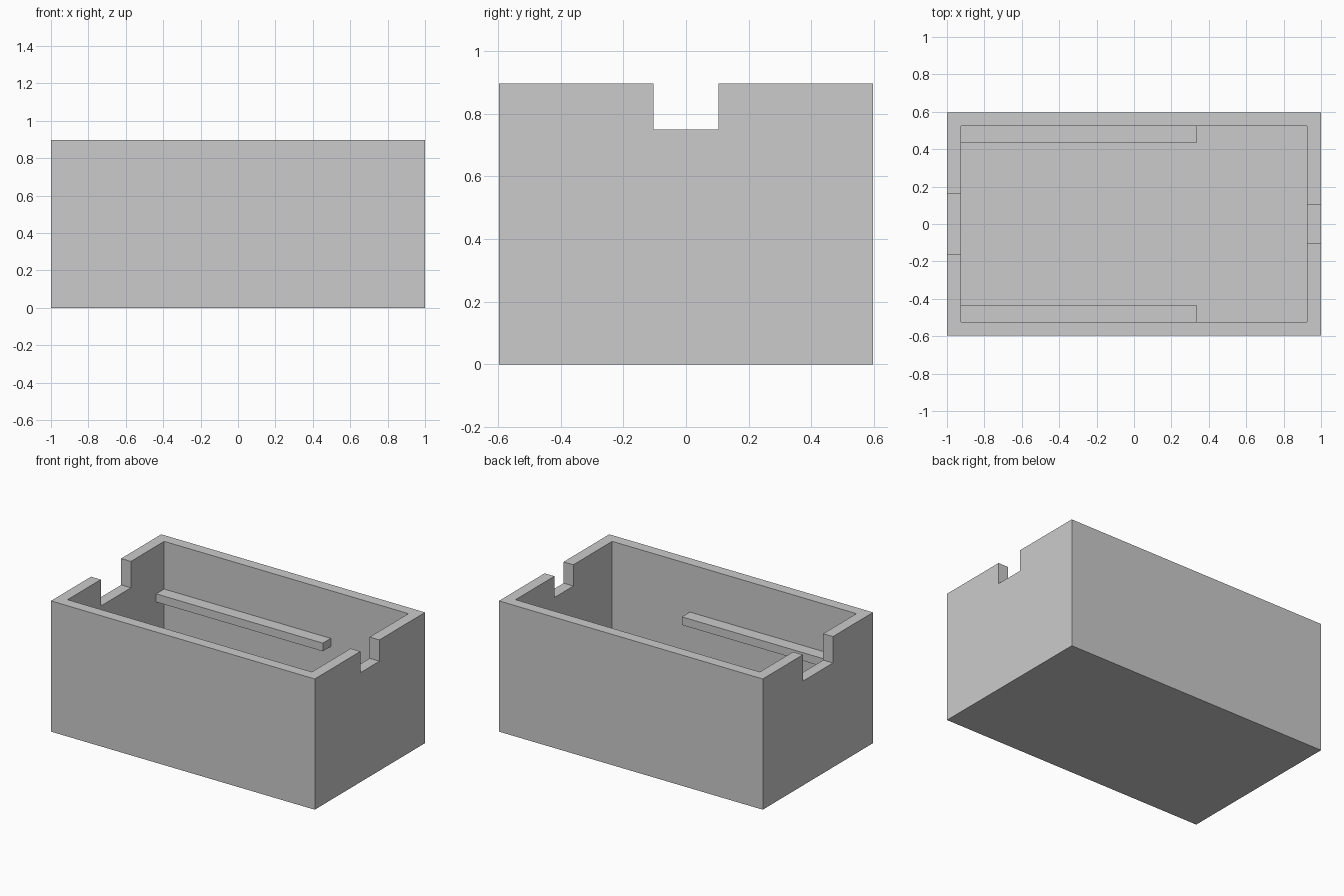
import bpy
import bmesh
from mathutils import Vector

cube = bpy.data.objects.get("Cube")
if cube:
    bpy.data.objects.remove(cube, do_unlink=True)

# Overall sizes
HALF_X, HALF_Y, HEIGHT = 1.0, 0.597, 0.896
WALL = 0.074
INNER_X, INNER_Y = HALF_X - WALL, HALF_Y - WALL

grey = bpy.data.materials.new("plain grey")
grey.use_nodes = True
colour = (0.6, 0.6, 0.6, 1)
grey.diffuse_color = colour
grey.node_tree.nodes["Principled BSDF"].inputs["Base Color"].default_value = colour


def box(name, low, high):
    """Box between two opposite corners."""
    low, high = Vector(low), Vector(high)
    bm = bmesh.new()
    bmesh.ops.create_cube(bm, size=1)
    for v in bm.verts:
        v.co = (low + high) / 2 + v.co * (high - low)
    mesh = bpy.data.meshes.new(name)
    bm.to_mesh(mesh)
    bm.free()
    mesh.materials.append(grey)
    obj = bpy.data.objects.new(name, mesh)
    bpy.context.collection.objects.link(obj)
    return obj


def cut(target, cutter):
    cutter.hide_render = True
    cutter.hide_viewport = True
    mod = target.modifiers.new(cutter.name, "BOOLEAN")
    mod.operation = "DIFFERENCE"
    mod.solver = "EXACT"
    mod.object = cutter


# Open-topped case, hollowed out
case = box("case", (-HALF_X, -HALF_Y, 0), (HALF_X, HALF_Y, HEIGHT))
cut(case, box("cavity_cutter", (-INNER_X, -INNER_Y, WALL), (INNER_X, INNER_Y, 1.2)))

# Narrow notch in the left end wall, wider and deeper notch in the right one
for name, side, half_width, bottom in (("left", 1, 0.103, 0.75),
                                       ("right", -1, 0.163, 0.715)):
    x_in, x_out = sorted((side * 0.8, side * 1.2))
    cut(case, box(name + "_notch_cutter", (x_in, -half_width, bottom),
                  (x_out, half_width, 1.3)))

# Support rails along the long inner walls, starting at the right end wall
for name, side in (("front", -1), ("back", 1)):
    y_low, y_high = sorted((side * 0.437, side * INNER_Y))
    box(name + "_rail", (-INNER_X, y_low, 0.513), (0.337, y_high, 0.569))
